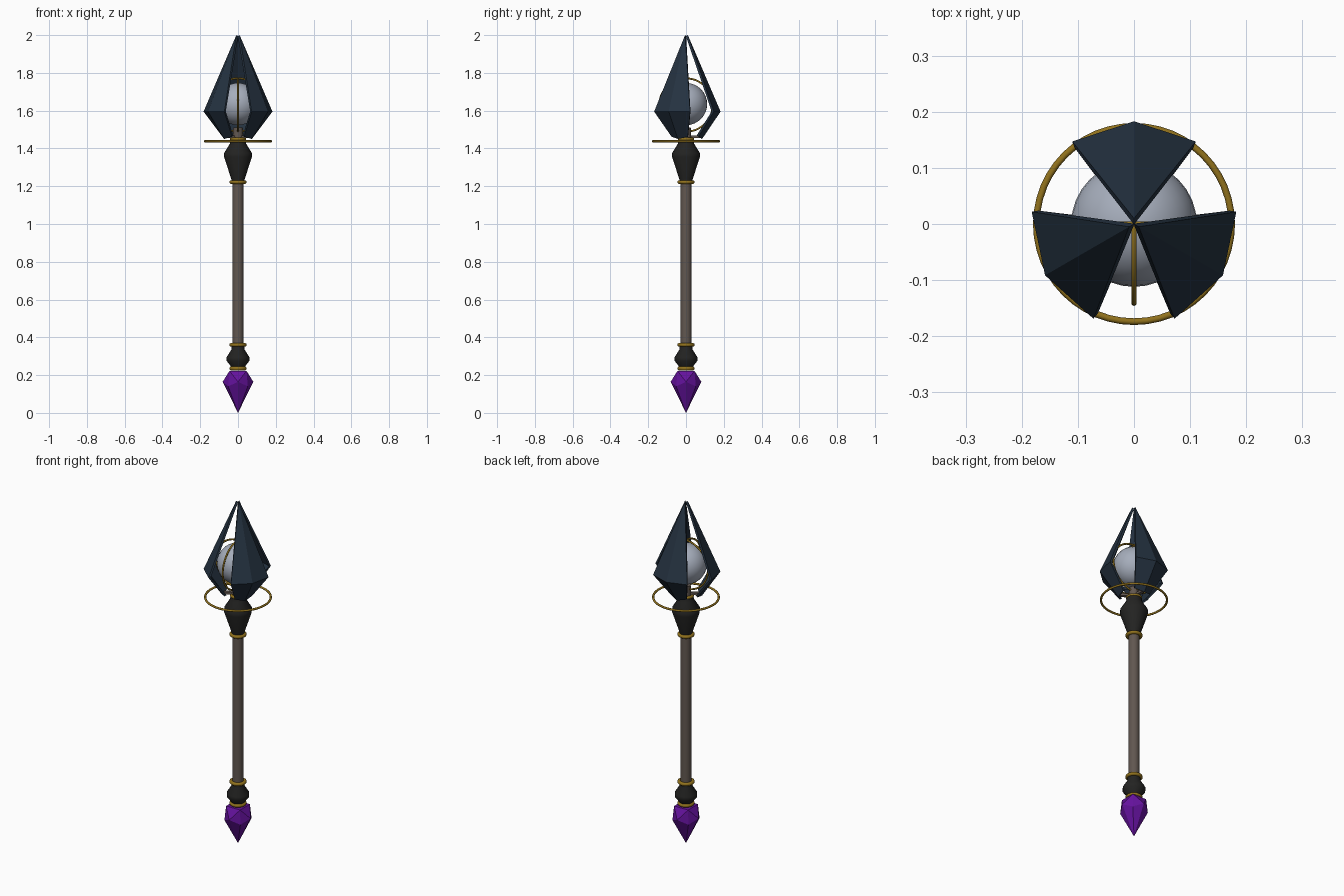
import bpy, bmesh, math
from mathutils import Matrix, Vector

if "Cube" in bpy.data.objects:
    bpy.data.objects.remove(bpy.data.objects["Cube"])


def material(name, rgb):
    m = bpy.data.materials.new(name)
    m.use_nodes = True
    color = (*rgb, 1)
    m.diffuse_color = color
    m.node_tree.nodes["Principled BSDF"].inputs["Base Color"].default_value = color
    return m


navy = material("navy steel", (0.018, 0.032, 0.052))
gold = material("gold", (0.28, 0.165, 0.012))
purple = material("purple crystal", (0.13, 0.006, 0.34))
silver = material("pale silver", (0.38, 0.42, 0.5))
black = material("black iron", (0.017, 0.017, 0.016))
wood = material("grey brown wood", (0.12, 0.095, 0.08))


def finish(bm, name, mat, smooth=False):
    bmesh.ops.recalc_face_normals(bm, faces=bm.faces)
    mesh = bpy.data.meshes.new(name)
    bm.to_mesh(mesh)
    bm.free()
    mesh.materials.append(mat)
    obj = bpy.data.objects.new(name, mesh)
    bpy.context.collection.objects.link(obj)
    if smooth:
        bpy.ops.object.select_all(action="DESELECT")
        obj.select_set(True)
        bpy.context.view_layer.objects.active = obj
        bpy.ops.object.shade_smooth_by_angle(angle=math.radians(40))
    return obj


def lathe(name, profile, mat, sides=16, smooth=True):
    """Turned part from (radius, height) pairs, capped at both ends."""
    bm = bmesh.new()
    rings = [[bm.verts.new((r * math.cos(math.tau * i / sides),
                            r * math.sin(math.tau * i / sides), z))
              for i in range(sides)] for r, z in profile]
    for low, high in zip(rings, rings[1:]):
        for i in range(sides):
            j = (i + 1) % sides
            bm.faces.new((low[i], low[j], high[j], high[i]))
    bm.faces.new(rings[0])
    bm.faces.new(rings[-1])
    return finish(bm, name, mat, smooth)


def hoop(name, radius, tube, z, rotation=(0, 0, 0)):
    bpy.ops.mesh.primitive_torus_add(major_radius=radius, minor_radius=tube,
                                     major_segments=48, minor_segments=10,
                                     location=(0, 0, z), rotation=rotation)
    obj = bpy.context.object
    obj.name = name
    obj.data.materials.append(gold)
    bpy.ops.object.shade_smooth_by_angle(angle=math.radians(60))


# Shaft and turned fittings
lathe("shaft", [(0.029, 0.24), (0.029, 1.44), (0.025, 1.51)], wood)
lathe("lower_collar", [(0.035, 0.235), (0.04, 0.25), (0.06, 0.275),
                       (0.06, 0.295), (0.035, 0.335), (0.035, 0.355)], black)
lathe("head_socket", [(0.034, 1.225), (0.036, 1.24), (0.074, 1.355),
                      (0.074, 1.375), (0.043, 1.425), (0.04, 1.445)], black)

# Gold bands and hoops
for name, z in (("gem_band", 0.235), ("lower_band", 0.36), ("upper_band", 1.222)):
    hoop(name, 0.036, 0.01, z)
hoop("socket_band", 0.035, 0.008, 1.45)
hoop("halo_ring", 0.174, 0.006, 1.438)
hoop("orbit_ring_side", 0.141, 0.005, 1.63, (0, math.pi / 2, 0))
hoop("orbit_ring_front", 0.141, 0.005, 1.63, (math.pi / 2, 0, 0))

# Orb
bpy.ops.mesh.primitive_uv_sphere_add(segments=32, ring_count=16, radius=0.112,
                                     location=(0, 0, 1.635))
orb = bpy.context.object
orb.name = "orb"
orb.data.materials.append(silver)
bpy.ops.object.shade_smooth()

# Faceted gem at the foot
bm = bmesh.new()
bm.verts.new((0, 0, 0))
for radius, z, turn in ((0.081, 0.165, 0), (0.073, 0.14, 0.5), (0.064, 0.222, 0.5)):
    for i in range(4):
        a = (i + turn) * math.pi / 2
        bm.verts.new((radius * math.cos(a), radius * math.sin(a), z))
bmesh.ops.convex_hull(bm, input=bm.verts)
finish(bm, "foot_gem", purple)

# Three thin folded blades with a bracket each
for index, name in enumerate(("back", "right", "left")):
    turn = Matrix.Rotation(math.tau * index / 3, 4, "Z")
    bm = bmesh.new()
    tip, l_mid, ridge, r_mid, l_low, low, r_low = [
        bm.verts.new(turn @ Vector(p)) for p in (
            (0, 0.01, 2.0),
            (-0.11, 0.147, 1.595), (0, 0.183, 1.595), (0.11, 0.147, 1.595),
            (-0.05, 0.066, 1.462), (0, 0.085, 1.45), (0.05, 0.066, 1.462))]
    for face in ((tip, l_mid, ridge), (tip, ridge, r_mid),
                 (l_mid, l_low, low, ridge), (ridge, low, r_low, r_mid)):
        bm.faces.new(face)
    bm.normal_update()
    outward = turn @ Vector((0, 1, 0))
    flip = bm.faces[:][0].normal.dot(outward) < 0
    blade = finish(bm, name + "_blade", navy)
    # keep the thickness on the inner side
    inward = blade.data.polygons[0].normal.dot(outward) > 0
    solid = blade.modifiers.new("thickness", "SOLIDIFY")
    solid.thickness = 0.012
    solid.offset = -1 if inward else 1

    bm = bmesh.new()
    place = turn @ Matrix.Translation((0, 0.045, 1.462)) @ Matrix.Diagonal((0.018, 0.06, 0.014, 1))
    bmesh.ops.create_cube(bm, size=1, matrix=place)
    finish(bm, name + "_bracket", wood)
